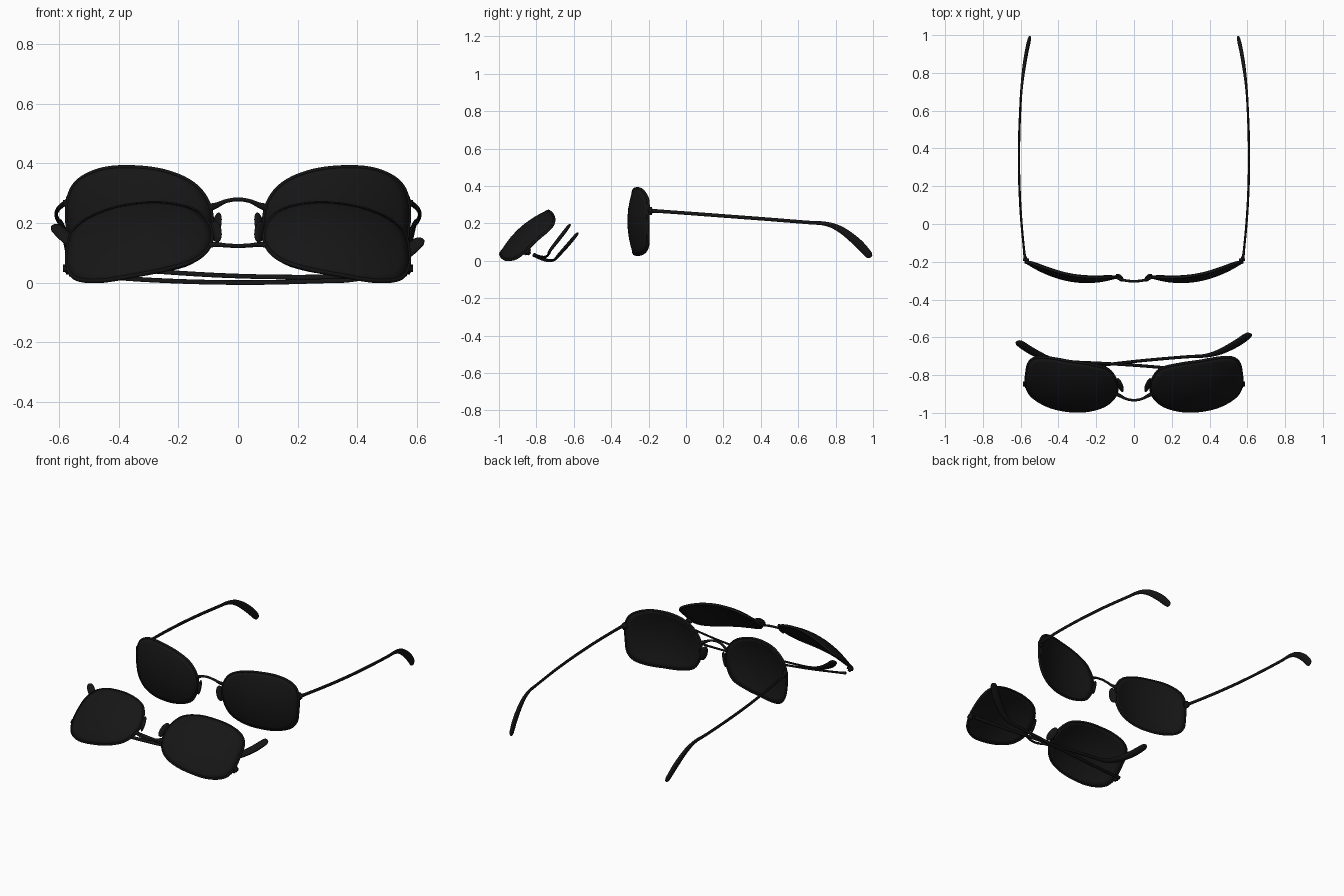
import bpy, bmesh, math
from mathutils import Vector, Matrix

if "Cube" in bpy.data.objects:
    bpy.data.objects.remove(bpy.data.objects["Cube"])


def material(name, c):
    m = bpy.data.materials.new(name)
    m.diffuse_color = (c, c, c, 1)
    m.use_nodes = True
    m.node_tree.nodes["Principled BSDF"].inputs["Base Color"].default_value = m.diffuse_color
    return m


FRAME = material("black_frame", 0.007)
LENS = material("dark_lens", 0.008)


def finish(bm, name, matrix, mat):
    bm.transform(matrix)
    bmesh.ops.recalc_face_normals(bm, faces=bm.faces)
    me = bpy.data.meshes.new(name)
    bm.to_mesh(me)
    bm.free()
    for p in me.polygons:
        p.use_smooth = True
    me.materials.append(mat)
    ob = bpy.data.objects.new(name, me)
    bpy.context.collection.objects.link(ob)
    return ob


def spline(pts, steps, closed=False):
    """Catmull-Rom through tuples of any length."""
    n = len(pts)
    get = (lambda i: pts[i % n]) if closed else (lambda i: pts[max(0, min(n - 1, i))])
    out = []
    for i in range(n if closed else n - 1):
        a, b, c, d = (get(i + k) for k in (-1, 0, 1, 2))
        for s in range(steps):
            t = s / steps
            out.append(tuple(0.5 * (2 * q + (r - p) * t + (2 * p - 5 * q + 4 * r - w) * t * t
                                    + (3 * q - p - 3 * r + w) * t ** 3)
                             for p, q, r, w in zip(a, b, c, d)))
    if not closed:
        out.append(pts[-1])
    return out


def loft(name, path, ref, matrix, closed=False, sides=10):
    """Sweep an ellipse along points (x, y, z, radius_ref, radius_other)."""
    bm = bmesh.new()
    n, rings = len(path), []
    pos = [Vector(p[:3]) for p in path]
    for i, p in enumerate(path):
        a = pos[(i - 1) % n] if closed else pos[max(i - 1, 0)]
        b = pos[(i + 1) % n] if closed else pos[min(i + 1, n - 1)]
        t = (b - a).normalized()
        u = (ref - t * ref.dot(t)).normalized()
        v = t.cross(u)
        ring = []
        for k in range(sides):
            ang = 2 * math.pi * k / sides
            ring.append(bm.verts.new(pos[i] + u * p[3] * math.cos(ang) + v * p[4] * math.sin(ang)))
        rings.append(ring)
    for i in range(n if closed else n - 1):
        r, q = rings[i], rings[(i + 1) % n]
        for k in range(sides):
            j = (k + 1) % sides
            bm.faces.new((r[k], r[j], q[j], q[k]))
    if not closed:
        bm.faces.new(rings[0])
        bm.faces.new(rings[-1])
    return finish(bm, name, matrix, FRAME)


def lens_y(x, z):
    dx, dz = x - 0.34, z - 0.21
    return -0.300 + 0.18 * dx + dx * dx + dz * dz


X, Y = Vector((1, 0, 0)), Vector((0, 1, 0))
OUTLINE = spline([(0.37, 0.388), (0.25, 0.375), (0.15, 0.332), (0.096, 0.26), (0.09, 0.17),
                  (0.138, 0.08), (0.24, 0.042), (0.35, 0.032), (0.44, 0.034), (0.515, 0.055),
                  (0.556, 0.1), (0.57, 0.17), (0.572, 0.265), (0.543, 0.335), (0.467, 0.377)], 5, True)
TEMPLE = [(0.575, -0.195, 0.268, .009, .012), (0.583, -0.13, 0.264, .006, .010),
          (0.599, 0.05, 0.251, .006, .010), (0.608, 0.25, 0.236, .006, .010),
          (0.608, 0.45, 0.221, .006, .010), (0.600, 0.65, 0.205, .006, .010),
          (0.592, 0.75, 0.197, .007, .012), (0.582, 0.83, 0.165, .009, .019),
          (0.568, 0.915, 0.099, .010, .024), (0.555, 0.972, 0.038, .009, .022),
          (0.551, 0.987, 0.024, .006, .013), (0.550, 0.991, 0.020, .001, .003)]
HINGE = Vector((0.571, -0.19, 0.266))


def lens(matrix):
    bm = bmesh.new()
    cx, cz, rings = 0.34, 0.21, []
    for r in range(1, 9):
        f = r / 8
        ring = []
        for x, z in OUTLINE:
            px, pz = cx + (x - cx) * f, cz + (z - cz) * f
            ring.append(bm.verts.new((px, lens_y(px, pz), pz)))
        rings.append(ring)
    c = bm.verts.new((cx, lens_y(cx, cz), cz))
    n = len(OUTLINE)
    for k in range(n):
        j = (k + 1) % n
        bm.faces.new((c, rings[0][k], rings[0][j]))
        for a, b in zip(rings, rings[1:]):
            bm.faces.new((a[k], b[k], b[j], a[j]))
    ob = finish(bm, "lens", matrix, LENS)
    mod = ob.modifiers.new("thickness", "SOLIDIFY")
    mod.thickness, mod.offset = 0.01, 0


def ellipsoid(name, center, scale, rot, matrix):
    bm = bmesh.new()
    bmesh.ops.create_uvsphere(bm, u_segments=16, v_segments=10, radius=1)
    local = Matrix.Translation(center) @ rot @ Matrix.Diagonal((*scale, 1))
    finish(bm, name, matrix @ local, FRAME)


def sunglasses(pose, folds, joint):
    for s, fold in zip((1, -1), folds):
        m = pose @ Matrix.Diagonal((s, 1, 1, 1))
        lens(m)
        # thin rim around the lens
        loft("rim", [(x, lens_y(x, z), z, .008, .006) for x, z in OUTLINE], Y, m, True, 8)
        # nose pad and its wire arm
        rot = Matrix.Rotation(math.radians(-12), 4, 'Y') @ Matrix.Rotation(math.radians(-35), 4, 'Z')
        ellipsoid("nose_pad", (0.073, -0.285, 0.188), (.011, .024, .048), rot, m)
        loft("pad_arm", spline([(0.094, -0.277, 0.215, .004, .004), (0.09, -0.268, 0.205, .004, .004),
                                (0.076, -0.28, 0.19, .004, .004)], 5), X, m, sides=8)
        # hinge lug at the outer rim
        bm = bmesh.new()
        bmesh.ops.create_cube(bm, size=1)
        bmesh.ops.scale(bm, vec=(.032, .036, .044), verts=bm.verts)
        bmesh.ops.bevel(bm, geom=bm.edges[:], offset=.011, segments=3, affect='EDGES')
        finish(bm, "hinge", m @ Matrix.Translation(HINGE), FRAME)
        # temple with flattened ear tip, turned about the hinge
        turn = (Matrix.Translation(HINGE + Vector(joint)) @ Matrix.Rotation(math.radians(fold), 4, 'Z')
                @ Matrix.Translation(-HINGE))
        loft("temple", spline(TEMPLE, 5), X, m @ turn)
    # arched bridge
    half = [(0.1, -0.28, 0.25, .008, .015), (0.072, -0.292, 0.259, .007, .010),
            (0.04, -0.300, 0.273, .007, .007)]
    arch = half + [(0, -0.303, 0.279, .007, .007)] + [(-p[0], *p[1:]) for p in reversed(half)]
    loft("bridge", spline(arch, 6), Y, pose)


# open pair standing at the back
sunglasses(Matrix.Translation((0, 0, 0)), (0, 0), (0, 0, 0))

# folded pair lying upside down in front, leaning on its temples
a = math.radians(42)
s, c = math.sin(a), math.cos(a)
flip = Matrix(((-1, 0, 0, 0), (0, s, -c, 0), (0, -c, -s, 0), (0, 0, 0, 1)))
sunglasses(Matrix.Translation((0, -0.848, 0.132)) @ flip @ Matrix.Translation((0, 0.253, -0.21)),
           (85.5, 88.5), (-0.012, 0.033, -0.018))
